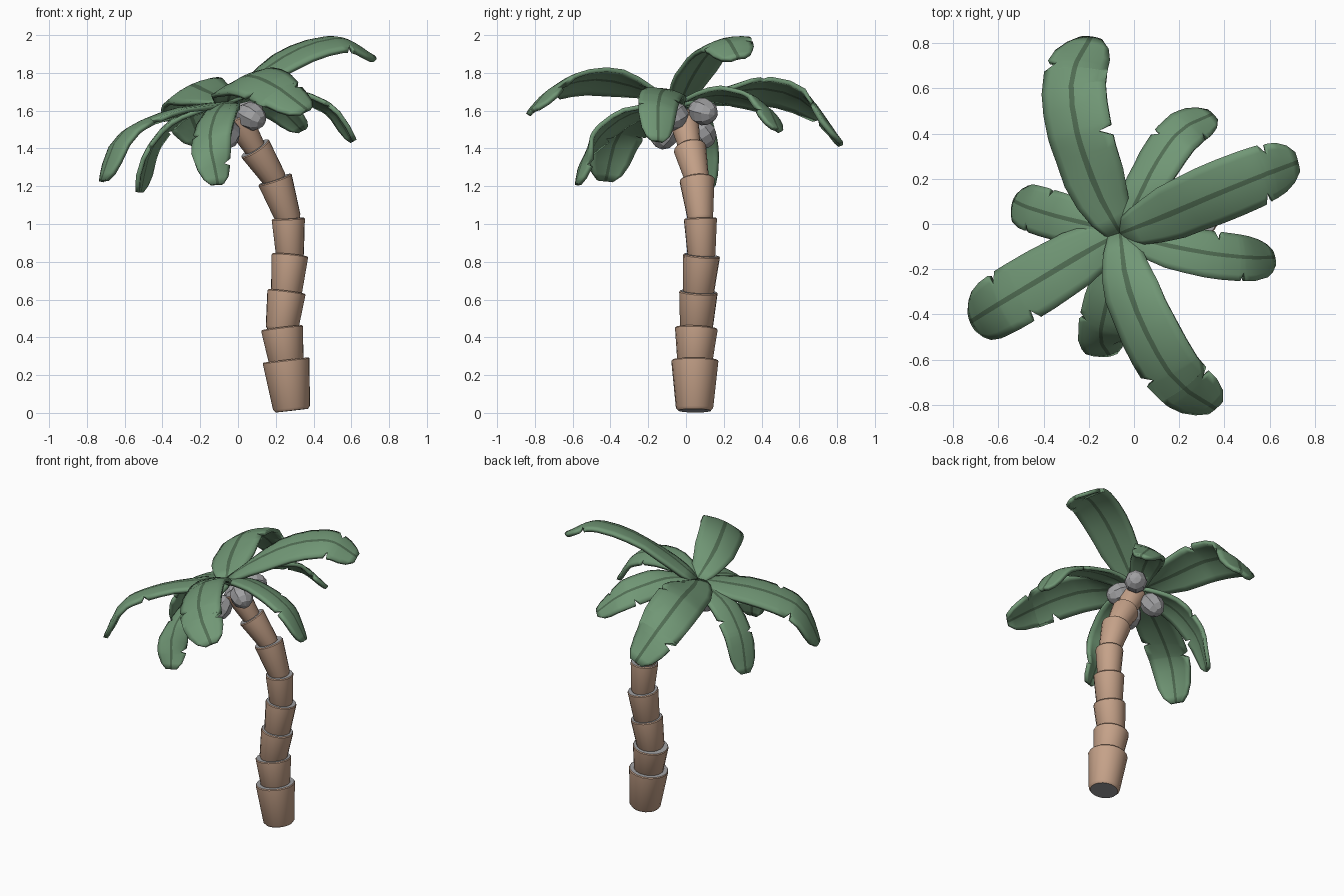
import bpy, bmesh, math
from mathutils import Vector, Matrix

if "Cube" in bpy.data.objects:
    bpy.data.objects.remove(bpy.data.objects["Cube"])

def material(name, rgb):
    m = bpy.data.materials.new(name)
    m.diffuse_color = (*rgb, 1)
    m.use_nodes = True
    m.node_tree.nodes["Principled BSDF"].inputs["Base Color"].default_value = m.diffuse_color
    return m

bark = material("bark", (0.56, 0.36, 0.25))
green = material("leaf_green", (0.165, 0.31, 0.18))
dark = material("rib_green", (0.08, 0.15, 0.085))
grey = material("plain_grey", (0.35, 0.35, 0.36))

def finish(bm, name, mats, angle=35):
    bmesh.ops.recalc_face_normals(bm, faces=bm.faces)
    me = bpy.data.meshes.new(name)
    bm.to_mesh(me)
    bm.free()
    ob = bpy.data.objects.new(name, me)
    bpy.context.collection.objects.link(ob)
    for m in mats:
        me.materials.append(m)
    bpy.ops.object.select_all(action='DESELECT')
    bpy.context.view_layer.objects.active = ob
    ob.select_set(True)
    if angle:
        bpy.ops.object.shade_smooth_by_angle(angle=math.radians(angle))
    return ob

# Trunk: stacked flaring cups with grey end caps
# joint centre x, y, z, then bottom radius and top radius of the cup ending there
joints = [(.285, .045, .012, 0, 0), (.254, .047, .28, .099, .125), (.233, .055, .45, .094, .113),
          (.257, .066, .642, .087, .102), (.275, .082, .835, .083, .098), (.266, .076, 1.03, .074, .088),
          (.195, .058, 1.237, .068, .093), (.089, .02, 1.402, .064, .087), (-.01, -.015, 1.57, .058, .08)]
SIDES = 18
for i in range(1, len(joints)):
    a, b = Vector(joints[i-1][:3]), Vector(joints[i][:3])
    r0, r1 = joints[i][3:]
    d = (b - a).normalized()
    if i > 1:
        a -= d * .015
    rot = d.to_track_quat('Z', 'Y')
    bm = bmesh.new()
    rings = []
    for c, r in ((a, r0 * .88), (a + d * .015, r0), (b - d * .006, r1), (b, r1 - .004)):
        rings.append([bm.verts.new(c + rot @ Vector((r * math.cos(t), r * math.sin(t), 0)))
                      for t in (2 * math.pi * k / SIDES for k in range(SIDES))])
    for lo, hi in zip(rings, rings[1:]):
        for k in range(SIDES):
            n = (k + 1) % SIDES
            bm.faces.new((lo[k], lo[n], hi[n], hi[k]))
    for ring in (rings[0], rings[-1]):
        bm.faces.new(ring).material_index = 1
    finish(bm, f"trunk_segment_{i}", [bark, grey])

# Coconuts
for i, p in enumerate([(.07, -.06, 1.57), (.06, .09, 1.595), (-.06, -.11, 1.475), (-.08, .085, 1.48)]):
    bm = bmesh.new()
    bmesh.ops.create_uvsphere(bm, u_segments=8, v_segments=6, radius=.074)
    away = (Vector(p) - Vector((-.02, 0, 1.62))).to_track_quat('Z', 'Y').to_matrix().to_4x4()
    bmesh.ops.transform(bm, matrix=Matrix.Translation(p) @ away @ Matrix.Diagonal((1, 1, 1.15, 1)), verts=bm.verts)
    finish(bm, f"coconut_{i+1}", [grey], 0)

# Leaves: arched blades with a dark midrib and torn edges
CROWN = Vector((-.06, -.04, 1.64))

def spline(pts, t):
    """Catmull-Rom point at t in 0..1."""
    p = [2 * pts[0] - pts[1]] + pts + [2 * pts[-1] - pts[-2]]
    n = len(pts) - 1
    i = min(int(max(t, 0) * n), n - 1)
    u = t * n - i
    a, b, c, d = p[i:i+4]
    return .5 * (2*b + (c - a)*u + (2*a - 5*b + 4*c - d)*u*u + (3*b - a - 3*c + d)*u**3)

OUTLINE = [(0, .35), (.12, .64), (.3, .9), (.48, .99), (.65, 1), (.8, .93), (.9, .8), (.96, .6), (1, .3)]

def half_width(t):
    for (t0, w0), (t1, w1) in zip(OUTLINE, OUTLINE[1:]):
        if t <= t1:
            return w0 + (w1 - w0) * (t - t0) / (t1 - t0)
    return OUTLINE[-1][1]

COLS = (-1, -.75, -.4, -.1, .1, .4, .75, 1)

def leaf(name, pts, width, twist, tears):
    pts = [CROWN] + [Vector(p) for p in pts]
    ts = {k / 10: {} for k in range(11)}
    ts[.96] = {}
    for side, t in tears:
        ts[t - .03], ts[t], ts[t + .012] = {}, {side: .62}, {}
    bm = bmesh.new()
    rows = []
    for t in sorted(ts):
        c = spline(pts, t)
        tan = (spline(pts, min(t + .01, 1)) - spline(pts, max(t - .01, 0))).normalized()
        across = tan.cross(Vector((0, 0, 1))).normalized()     # right of travel
        across = Matrix.Rotation(math.radians(twist) * min(1, t * 2.5), 3, tan) @ across
        up = across.cross(tan)
        w = width * half_width(t)
        row = []
        for s in COLS:
            if abs(s) > .3:
                q = math.copysign(min(abs(s), ts[t].get(1 if s > 0 else -1, 1) * (.9 + .1 * abs(s))), s)
            else:
                q = s * width / w * (1 - .35 * t) if t > .25 else s
            row.append(bm.verts.new(c + across * q * w - up * (.17 * w * q * q)))
        rows.append(row)
    for lo, hi in zip(rows, rows[1:]):
        for k in range(len(COLS) - 1):
            f = bm.faces.new((lo[k], lo[k+1], hi[k+1], hi[k]))
            f.material_index = int(k == 3)
    ob = finish(bm, name, [green, dark], 25)
    m = ob.modifiers.new("thickness", 'SOLIDIFY')
    m.thickness, m.offset = .024, 0

# (path points, half width, twist in degrees (+ lifts the left edge), tears as (side, position))
leaves = {
    "leaf_back": ([(-.16, .15, 1.69), (-.25, .42, 1.725), (-.27, .65, 1.645), (-.19, .82, 1.43)],
                  .155, -25, [(1, .47), (-1, .83)]),
    "leaf_back_right": ([(.03, .13, 1.69), (.11, .28, 1.68), (.21, .41, 1.63), (.345, .48, 1.50)],
                        .105, -28, [(1, .85), (-1, .66)]),
    "leaf_right_high": ([(.12, .03, 1.79), (.33, .12, 1.92), (.55, .21, 1.97), (.72, .275, 1.88)],
                        .138, 14, [(1, .77), (-1, .83)]),
    "leaf_right_low": ([(.12, -.09, 1.70), (.32, -.13, 1.69), (.50, -.15, 1.61), (.615, -.15, 1.44)],
                       .105, -14, [(1, .72), (-1, .57)]),
    "leaf_front_right": ([(-.03, -.25, 1.73), (.06, -.48, 1.775), (.19, -.69, 1.725), (.36, -.81, 1.60)],
                         .143, 27, [(1, .7), (-1, .83)]),
    "leaf_front": ([(-.08, -.2, 1.62), (-.12, -.36, 1.56), (-.145, -.50, 1.42), (-.11, -.575, 1.21)],
                   .11, 16, [(1, .66), (-1, .88)]),
    "leaf_front_left": ([(-.22, -.13, 1.62), (-.42, -.25, 1.575), (-.62, -.37, 1.46), (-.715, -.43, 1.23)],
                        .14, 11, [(1, .7), (-1, .6)]),
    "leaf_left": ([(-.2, 0, 1.61), (-.34, .035, 1.55), (-.47, .075, 1.39), (-.525, .1, 1.17)],
                  .105, -4, [(1, .6), (-1, .72)]),
}
for name, args in leaves.items():
    leaf(name, *args)
